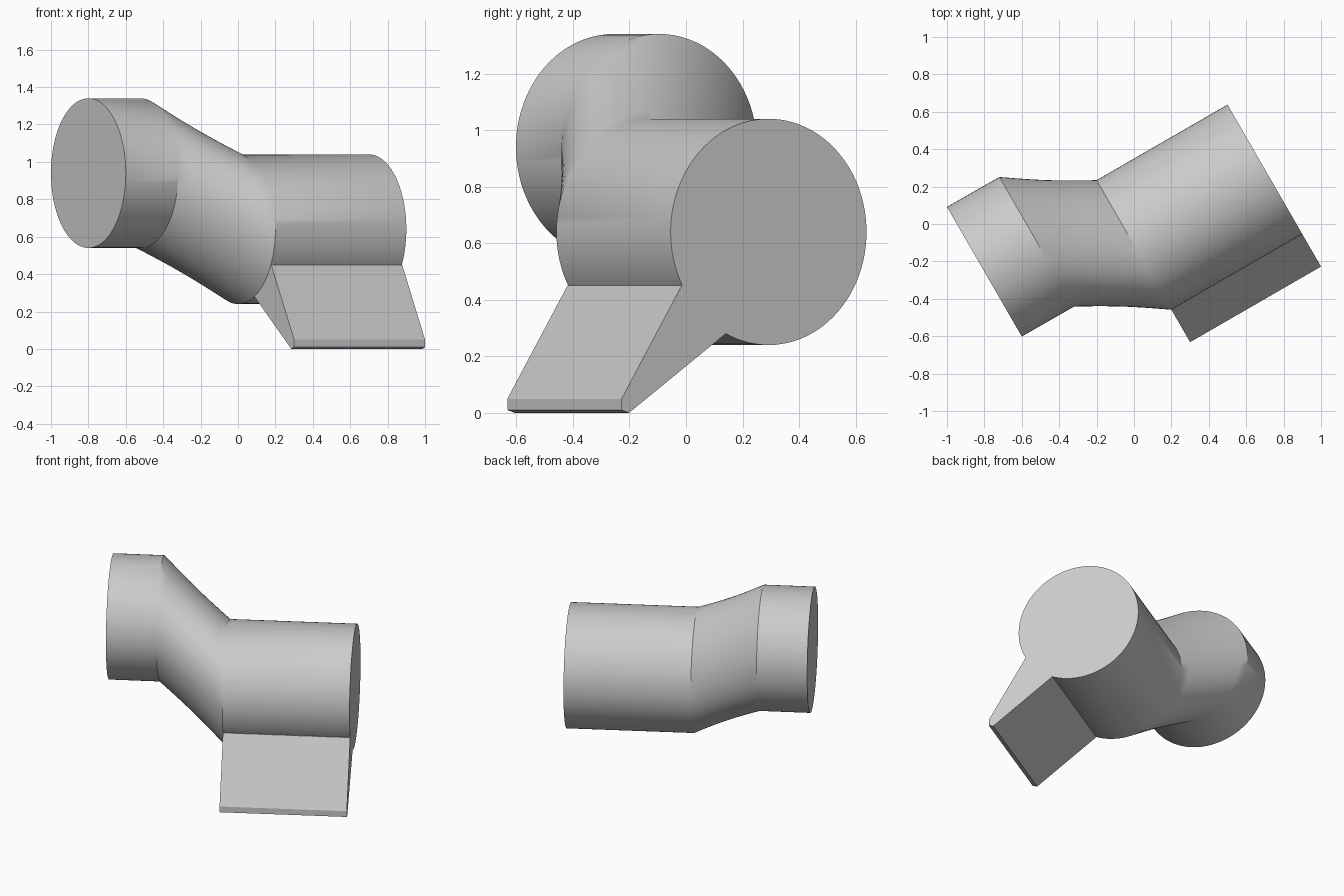
import bpy, bmesh, math
from mathutils import Vector

cube = bpy.data.objects.get("Cube")
if cube:
    bpy.data.objects.remove(cube, do_unlink=True)

grey = bpy.data.materials.new("light grey")
grey.use_nodes = True
colour = (0.6, 0.6, 0.6, 1)
grey.diffuse_color = colour
grey.node_tree.nodes["Principled BSDF"].inputs["Base Color"].default_value = colour

angle = math.radians(30)
along = Vector((math.cos(angle), math.sin(angle), 0))
side = Vector((math.sin(angle), -math.cos(angle), 0))
up = Vector((0, 0, 1))
RADIUS, SEGMENTS = 0.4, 96


def loft(name, rings):
    """Skin a list of matching closed rings and cap both ends."""
    bm = bmesh.new()
    loops = [[bm.verts.new(p) for p in ring] for ring in rings]
    count = len(loops[0])
    for a, b in zip(loops, loops[1:]):
        for i in range(count):
            j = (i + 1) % count
            bm.faces.new((a[i], a[j], b[j], b[i]))
    bm.faces.new(loops[0])
    bm.faces.new(loops[-1])
    bmesh.ops.recalc_face_normals(bm, faces=bm.faces)
    mesh = bpy.data.meshes.new(name)
    bm.to_mesh(mesh)
    bm.free()
    mesh.materials.append(grey)
    obj = bpy.data.objects.new(name, mesh)
    bpy.context.collection.objects.link(obj)
    return obj


def circle(centre, radius=RADIUS):
    steps = [math.tau * i / SEGMENTS for i in range(SEGMENTS)]
    return [centre + radius * (side * math.cos(t) + up * math.sin(t)) for t in steps]


# Offset pipe: upper end, slightly waisted sloping middle, lower end
upper_end = Vector((-0.8, -0.255, 0.94))
upper_bend = Vector((-0.52, -0.095, 0.94))
lower_bend = Vector((0, -0.112, 0.64))
lower_end = Vector((0.7, 0.292, 0.64))
rings = [circle(upper_end)]
STEPS = 10
for i in range(STEPS + 1):
    t = i / STEPS
    waist = 1 - 0.025 * math.sin(math.pi * t)
    rings.append(circle(upper_bend.lerp(lower_bend, t), RADIUS * waist))
rings.append(circle(lower_end))
pipe = loft("offset_pipe", rings)
bpy.context.view_layer.objects.active = pipe
pipe.select_set(True)
bpy.ops.object.shade_smooth_by_angle(angle=math.radians(30))

# Slanted foot running along the lower pipe, profile as (sideways, height)
profile = [(0.355, 0.45), (0.6, 0.05), (0.6, 0.01), (0.57, 0), (0.175, 0.28), (0.1, 0.45)]
loft("slanted_foot", [
    [Vector((c.x, c.y, 0)) + side * s + up * z for s, z in profile]
    for c in (lower_bend, lower_end)])
